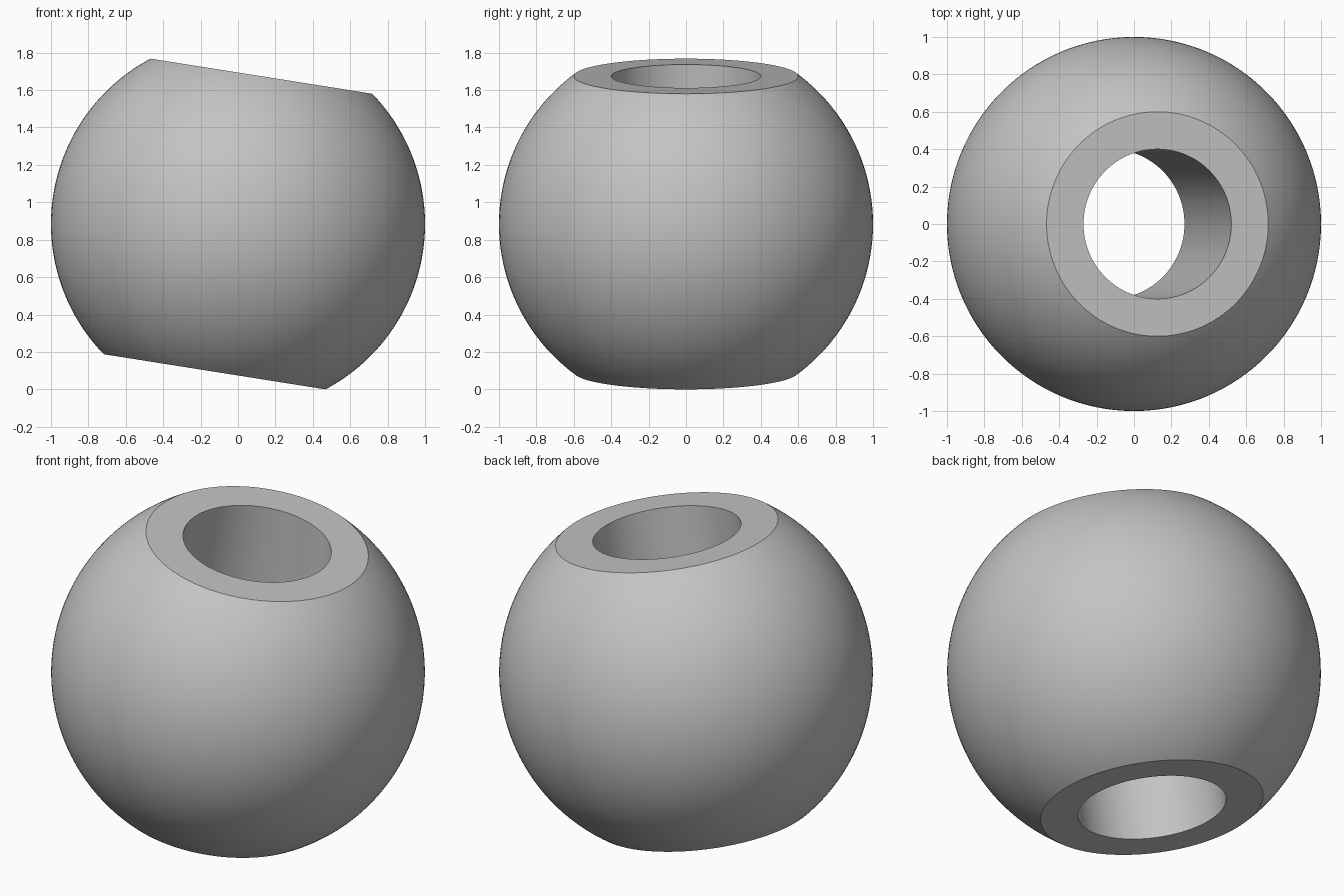
import bpy
import bmesh
from math import acos, cos, sin, radians, tau
from mathutils import Matrix, Vector

cube = bpy.data.objects.get("Cube")
if cube:
    bpy.data.objects.remove(cube, do_unlink=True)

SEGMENTS, ARC_STEPS = 128, 64
BALL_RADIUS, RIM_RADIUS, BORE_RADIUS = 1.0, 0.6, 0.4
TILT = radians(9)

# Closed cross-section: outer arc between the flat ends, then the bore wall
limit = acos(RIM_RADIUS / BALL_RADIUS)
half_height = BALL_RADIUS * sin(limit)
angles = [limit * (2 * i / ARC_STEPS - 1) for i in range(ARC_STEPS + 1)]
profile = [Vector((BALL_RADIUS * cos(a), 0, BALL_RADIUS * sin(a))) for a in angles]
profile += [Vector((BORE_RADIUS, 0, half_height)), Vector((BORE_RADIUS, 0, -half_height))]

# Spin the section into a bored ball
bm = bmesh.new()
verts = [bm.verts.new(p) for p in profile]
edges = [bm.edges.new((v, verts[i - 1])) for i, v in enumerate(verts)]
bmesh.ops.spin(bm, geom=verts + edges, cent=(0, 0, 0), axis=(0, 0, 1),
               angle=tau, steps=SEGMENTS, use_merge=True)
bmesh.ops.remove_doubles(bm, verts=bm.verts[:], dist=0.0001)
bmesh.ops.recalc_face_normals(bm, faces=bm.faces[:])

# Lean the bore towards +x and rest the lowest rim point on the ground
bm.transform(Matrix.Rotation(TILT, 4, "Y"))
ground = min(v.co.z for v in bm.verts)
bm.transform(Matrix.Translation((0, 0, -ground)))

mesh = bpy.data.meshes.new("bored_ball")
bm.to_mesh(mesh)
bm.free()
ball = bpy.data.objects.new("bored_ball", mesh)
bpy.context.collection.objects.link(ball)

# Plain grey material
grey = bpy.data.materials.new("light_grey")
grey.use_nodes = True
colour = (0.55, 0.55, 0.55, 1)
grey.diffuse_color = colour
grey.node_tree.nodes["Principled BSDF"].inputs["Base Color"].default_value = colour
mesh.materials.append(grey)

# Smooth curves, crisp rims
bpy.ops.object.select_all(action="DESELECT")
ball.select_set(True)
bpy.context.view_layer.objects.active = ball
bpy.ops.object.shade_smooth_by_angle(angle=radians(30))
